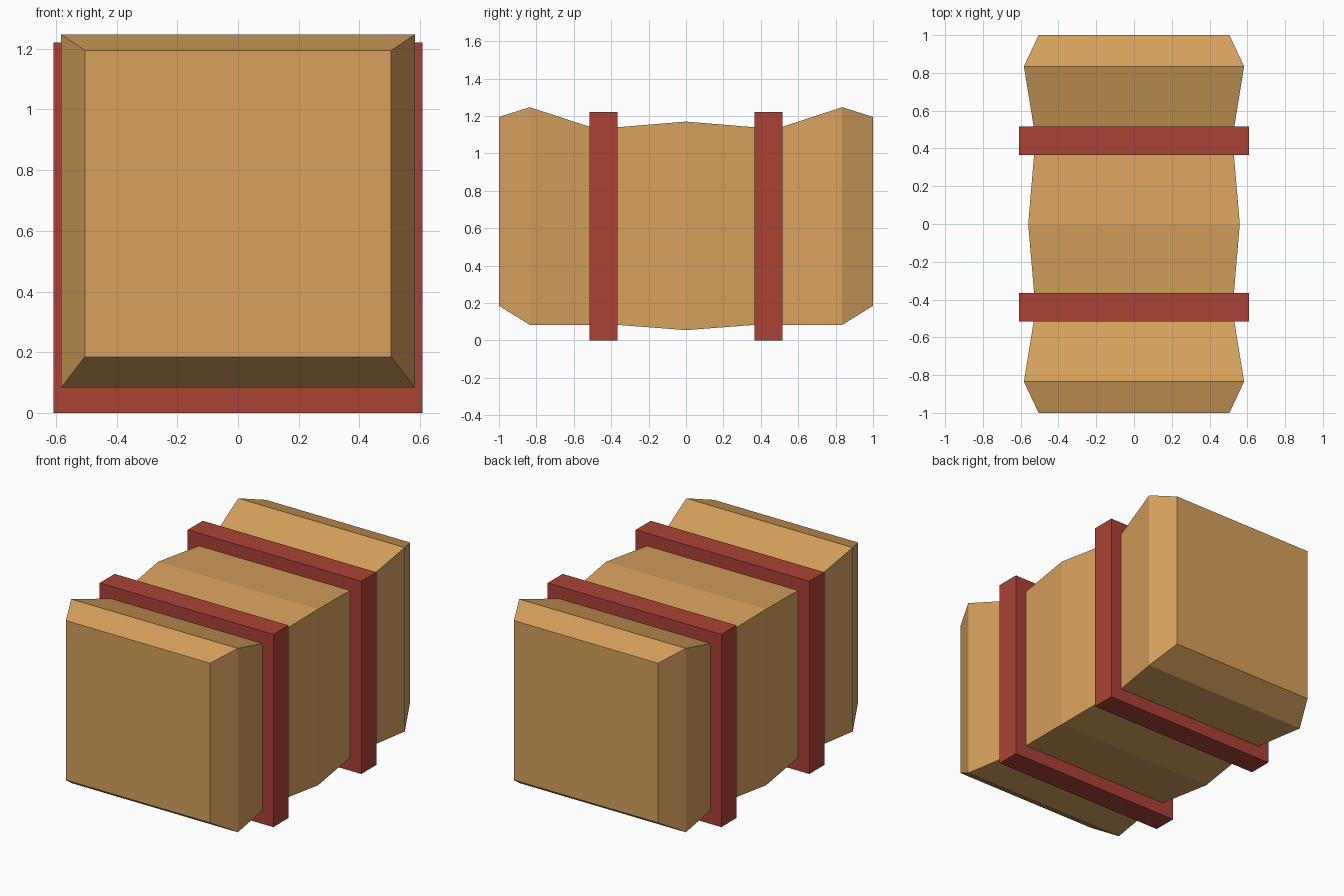
import bpy
import bmesh

if "Cube" in bpy.data.objects:
    bpy.data.objects.remove(bpy.data.objects["Cube"])


def material(name, color):
    m = bpy.data.materials.new(name)
    m.diffuse_color = (*color, 1)
    m.use_nodes = True
    m.node_tree.nodes["Principled BSDF"].inputs["Base Color"].default_value = m.diffuse_color
    return m


def loft(name, sections, mat):
    """Skin rectangular sections (y, half width, bottom, top) along y."""
    bm = bmesh.new()
    rings = [[bm.verts.new(p) for p in ((-w, y, b), (w, y, b), (w, y, t), (-w, y, t))]
             for y, w, b, t in sections]
    for r, s in zip(rings, rings[1:]):
        for i in range(4):
            j = (i + 1) % 4
            bm.faces.new((r[i], r[j], s[j], s[i]))
    bm.faces.new(rings[0])
    bm.faces.new(rings[-1])
    bmesh.ops.recalc_face_normals(bm, faces=bm.faces)
    mesh = bpy.data.meshes.new(name)
    bm.to_mesh(mesh)
    bm.free()
    mesh.materials.append(mat)
    obj = bpy.data.objects.new(name, mesh)
    bpy.context.collection.objects.link(obj)
    return obj


tan = material("tan_cloth", (0.68, 0.36, 0.11))
red = material("red_strap", (0.40, 0.055, 0.035))

# Bundle body: bulging middle, pinched at the straps, flared chamfered ends
half = [(0.365, 0.529, 0.083, 1.14),
        (0.515, 0.531, 0.083, 1.142),
        (0.835, 0.583, 0.083, 1.247),
        (1.0, 0.505, 0.185, 1.195)]
front = [(-y, w, b, t) for y, w, b, t in reversed(half)]
loft("bundle", front + [(0, 0.56, 0.055, 1.17)] + half, tan)

# Two straps
for label, y in (("front", -0.44), ("back", 0.44)):
    loft(label + "_strap", [(y - 0.075, 0.608, 0, 1.22), (y + 0.075, 0.608, 0, 1.22)], red)
